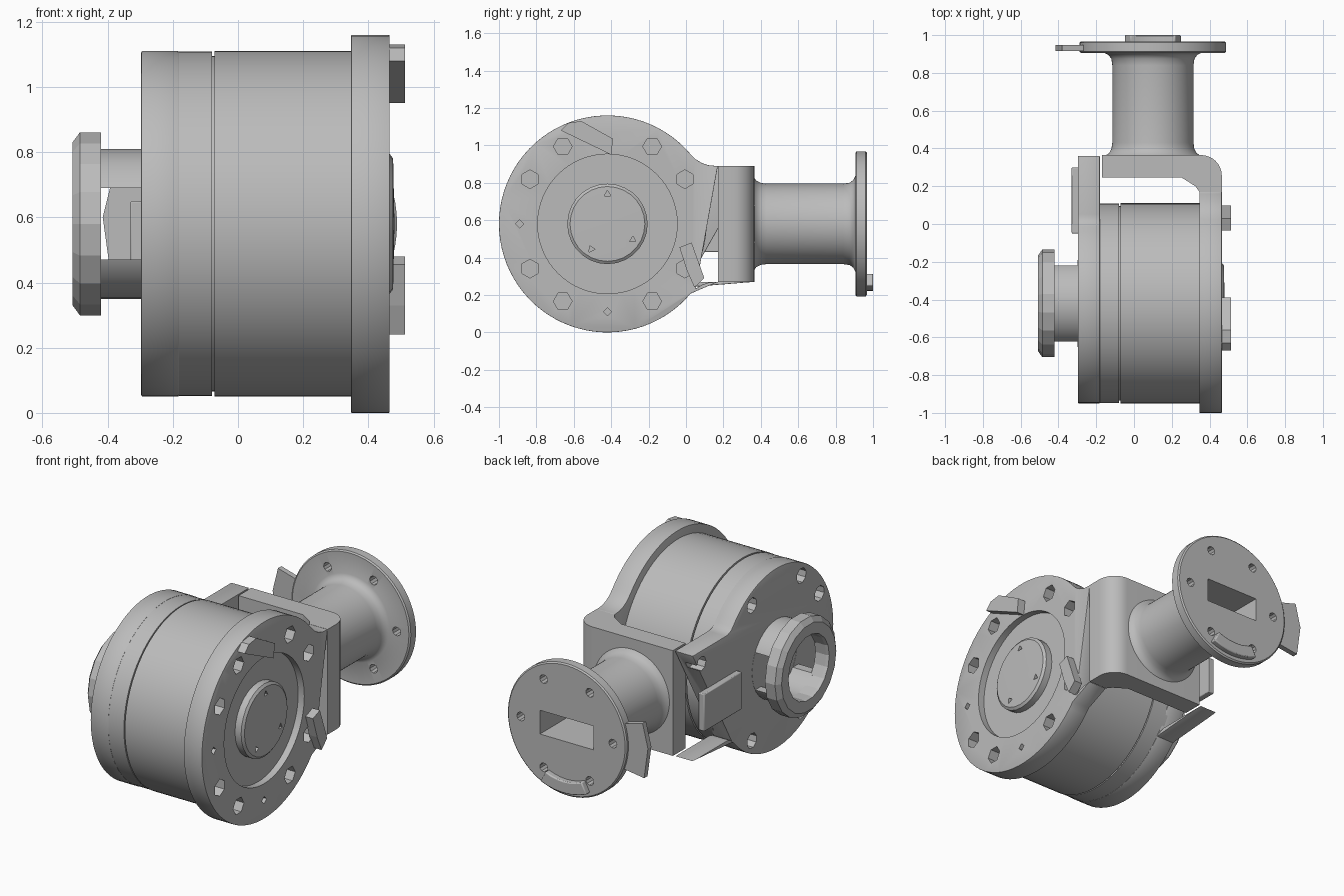
import bpy, bmesh
from math import sin, cos, pi, radians, hypot
from mathutils import Vector

if "Cube" in bpy.data.objects:
    bpy.data.objects.remove(bpy.data.objects["Cube"])

GREY = (0.5, 0.5, 0.5, 1)
metal = bpy.data.materials.new("grey_metal")
metal.use_nodes = True
metal.diffuse_color = GREY
metal.node_tree.nodes["Principled BSDF"].inputs["Base Color"].default_value = GREY

CY, CZ = -0.42, 0.58      # drum axis runs along x
GX = 0.1                  # pipe axis runs along y


def place(axis, u, v, w):
    return {"x": (w, u, v), "y": (u, w, v), "z": (u, v, w)}[axis]


def finish(name, bm, bevel=0):
    bmesh.ops.remove_doubles(bm, verts=bm.verts, dist=1e-5)
    bmesh.ops.recalc_face_normals(bm, faces=bm.faces)
    mesh = bpy.data.meshes.new(name)
    bm.to_mesh(mesh)
    bm.free()
    ob = bpy.data.objects.new(name, mesh)
    bpy.context.collection.objects.link(ob)
    mesh.materials.append(metal)
    if bevel:
        m = ob.modifiers.new("bevel", "BEVEL")
        m.width, m.segments, m.limit_method = bevel, 2, "ANGLE"
        m.angle_limit = radians(50)
    return ob


def add_prism(bm, pts, axis, lo, hi):
    a = [bm.verts.new(place(axis, u, v, lo)) for u, v in pts]
    b = [bm.verts.new(place(axis, u, v, hi)) for u, v in pts]
    bm.faces.new(a)
    bm.faces.new(b)
    for i in range(len(a)):
        j = (i + 1) % len(a)
        bm.faces.new((a[i], a[j], b[j], b[i]))


def prism(name, pts, axis, lo, hi, bevel=0):
    bm = bmesh.new()
    add_prism(bm, pts, axis, lo, hi)
    return finish(name, bm, bevel)


def lathe(name, profile, axis, centre, segs=72, closed=False):
    """Turn (along, radius) pairs about an axis."""
    bm = bmesh.new()
    c = Vector(place(axis, *centre, 0))
    vs = [bm.verts.new(c + Vector(place(axis, r, 0, w))) for w, r in profile]
    es = [bm.edges.new(p) for p in zip(vs, vs[1:])]
    if closed:
        es.append(bm.edges.new((vs[-1], vs[0])))
    bmesh.ops.spin(bm, geom=vs + es, cent=c, axis=place(axis, 0, 0, 1),
                   angle=2 * pi, steps=segs, use_duplicate=False)
    return finish(name, bm)


def ngon(u, v, r, n, turn=0):
    return [(u + r * cos(turn + 2 * pi * i / n), v + r * sin(turn + 2 * pi * i / n)) for i in range(n)]


def rect(u0, u1, v0, v1):
    return [(u0, v0), (u1, v0), (u1, v1), (u0, v1)]


def cut(ob, prisms):
    """Subtract a list of (points, axis, low, high) prisms."""
    bm = bmesh.new()
    for p in prisms:
        add_prism(bm, *p)
    tool = finish("cutter", bm)
    tool.hide_render = True
    m = ob.modifiers.new("holes", "BOOLEAN")
    m.operation, m.solver, m.object = "DIFFERENCE", "EXACT", tool
    bpy.context.view_layer.update()
    mesh = bpy.data.meshes.new_from_object(
        ob.evaluated_get(bpy.context.evaluated_depsgraph_get()))
    ob.modifiers.clear()
    ob.data = mesh
    bpy.data.objects.remove(tool)


def necked_disc(r, y_end, half=0.31):
    """Disc outline blended into a straight neck, in (y, z)."""
    a = radians(40)
    p = Vector((r * cos(a), r * sin(a)))
    t = max((p.y - half) / cos(a), 0.01)
    q = Vector((p.x + t * sin(a), half))
    e = q + Vector((t, 0))
    blend = [p * (1 - s) ** 2 + q * 2 * s * (1 - s) + e * s * s for s in (0.25, 0.5, 0.75, 1)]
    top = [(CY + b.x, CZ + b.y) for b in blend] + [(y_end, CZ + half)]
    low = [(y, 2 * CZ - z) for y, z in reversed(top)]
    n = 64
    arc = [a + (2 * pi - 2 * a) * i / n for i in range(n + 1)]
    return low[::-1][::-1] + top[::-1] + [(CY + r * cos(t), CZ + r * sin(t)) for t in arc]


def bolt_circle(cu, cv, r, hole, degs, n=6):
    return [ngon(cu + r * cos(radians(d)), cv + r * sin(radians(d)), hole, n, radians(d)) for d in degs]


# Drum with a thin seam groove
lathe("drum", [(-0.2, 0), (-0.2, 0.528), (-0.08, 0.528), (-0.08, 0.515), (-0.072, 0.515),
               (-0.072, 0.53), (0.36, 0.53), (0.36, 0)], "x", (CY, CZ))

# Rear cover of the drum with neck, bolt holes and side panel
cover = prism("drum_cover", necked_disc(0.53, 0.362), "x", -0.297, -0.18, 0.006)
holes = bolt_circle(CY, CZ, 0.46, 0.045, (60, 120, 150, 210, 240, 300), 8)
holes += [ngon(0.28, CZ + s * 0.235, 0.042, 8) for s in (-1, 1)]
cut(cover, [(h, "x", -0.4, -0.22) for h in holes]
    + [(ngon(-0.26, 0.5, 0.055, 10), "y", 0.3, 0.5)])
prism("cover_panel", rect(-0.05, 0.3, 0.43, 0.65), "x", -0.33, -0.29, 0.005)

# Slotted collar and faceted ring nut
collar = lathe("collar", [(-0.43, 0.185), (-0.43, 0.23), (-0.29, 0.23), (-0.29, 0.185)],
               "x", (CY, CZ), 32, True)
cut(collar, [(rect(CY - 0.4, CY + 0.4, 0.47, 0.69), "x", -0.42, -0.298)])
lathe("ring_nut", [(-0.42, 0.185), (-0.42, 0.285), (-0.485, 0.285), (-0.507, 0.255),
                   (-0.507, 0.19), (-0.49, 0.185)], "x", (CY, CZ), 18, True)

# Front flange with bolt holes and a round recess
flange = prism("front_flange", necked_disc(0.58, 0.17), "x", 0.347, 0.465, 0.008)
holes = bolt_circle(CY, CZ, 0.478, 0.05, (30, 60, 120, 150, 210, 240, 300, 330))
holes += bolt_circle(CY, CZ, 0.47, 0.022, (180, 270), 4)
cut(flange, [(h, "x", 0.4, 0.6) for h in holes] + [(ngon(CY, CZ, 0.373, 64), "x", 0.425, 0.6)])

# Raised hub with three small sockets
hub = lathe("hub", [(0.42, 0), (0.42, 0.215), (0.465, 0.215), (0.476, 0.2), (0.48, 0)], "x", (CY, CZ), 28)
cut(hub, [(h, "x", 0.45, 0.6) for h in bolt_circle(CY, CZ, 0.16, 0.02, (90, 328, 237), 3)])

# Clips on the flange face
prism("upper_clip", [(-0.67, 1.08), (-0.4, 0.95), (-0.39, 1.035), (-0.56, 1.13), (-0.63, 1.12)],
      "x", 0.46, 0.513)
prism("lower_clip", [(-0.035, 0.455), (0.03, 0.48), (0.098, 0.29), (0.045, 0.24), (0.005, 0.33)],
      "x", 0.46, 0.513)

# Bent bracket carrying the pipe
bend = [(0.355 + 0.11 * sin(a), 0.255 + 0.11 * cos(a)) for a in (i * pi / 16 for i in range(9))]
prism("bracket", [(-0.17, 0.365)] + bend
      + [(0.465, 0.17), (0.347, 0.17), (0.325, 0.2), (0.25, 0.247), (-0.17, 0.247)],
      "z", CZ - 0.31, CZ + 0.31)

# Pipe flaring into its end flange
pipe = lathe("pipe", [(0.36, 0), (0.36, 0.255), (0.375, 0.232), (0.4, 0.219), (0.43, 0.215),
                      (0.84, 0.215), (0.875, 0.22), (0.895, 0.235), (0.905, 0.255), (0.905, 0.38),
                      (0.912, 0.388), (0.96, 0.388), (0.967, 0.38), (0.967, 0)], "y", (GX, CZ))
holes = bolt_circle(GX, CZ, 0.3, 0.026, range(0, 360, 60), 10)
cut(pipe, [(h, "y", 0.8, 1.1) for h in holes]
    + [(rect(GX - 0.175, GX + 0.175, CZ - 0.07, CZ + 0.07), "y", 0.4, 1.1)])

# Side tab and curved key on the end flange
prism("side_tab", [(-0.24, 0.7), (-0.38, 0.74), (-0.415, 0.6), (-0.39, 0.42), (-0.25, 0.44)],
      "y", 0.915, 0.947)
arc = [radians(d) for d in range(246, 295, 8)]
prism("curved_key", [(GX + 0.37 * cos(a), CZ + 0.36 * sin(a)) for a in arc]
      + [(GX + 0.29 * cos(a), CZ + 0.29 * sin(a)) for a in reversed(arc)], "y", 0.96, 1.0, 0.006)

# Smooth round surfaces, keep edges sharp
faceted = {"upper_clip", "lower_clip", "side_tab", "ring_nut"}
for ob in list(bpy.context.scene.objects):
    if ob.type == "MESH" and ob.name not in faceted:
        bpy.ops.object.select_all(action="DESELECT")
        ob.select_set(True)
        bpy.context.view_layer.objects.active = ob
        bpy.ops.object.shade_smooth_by_angle(angle=radians(30))
